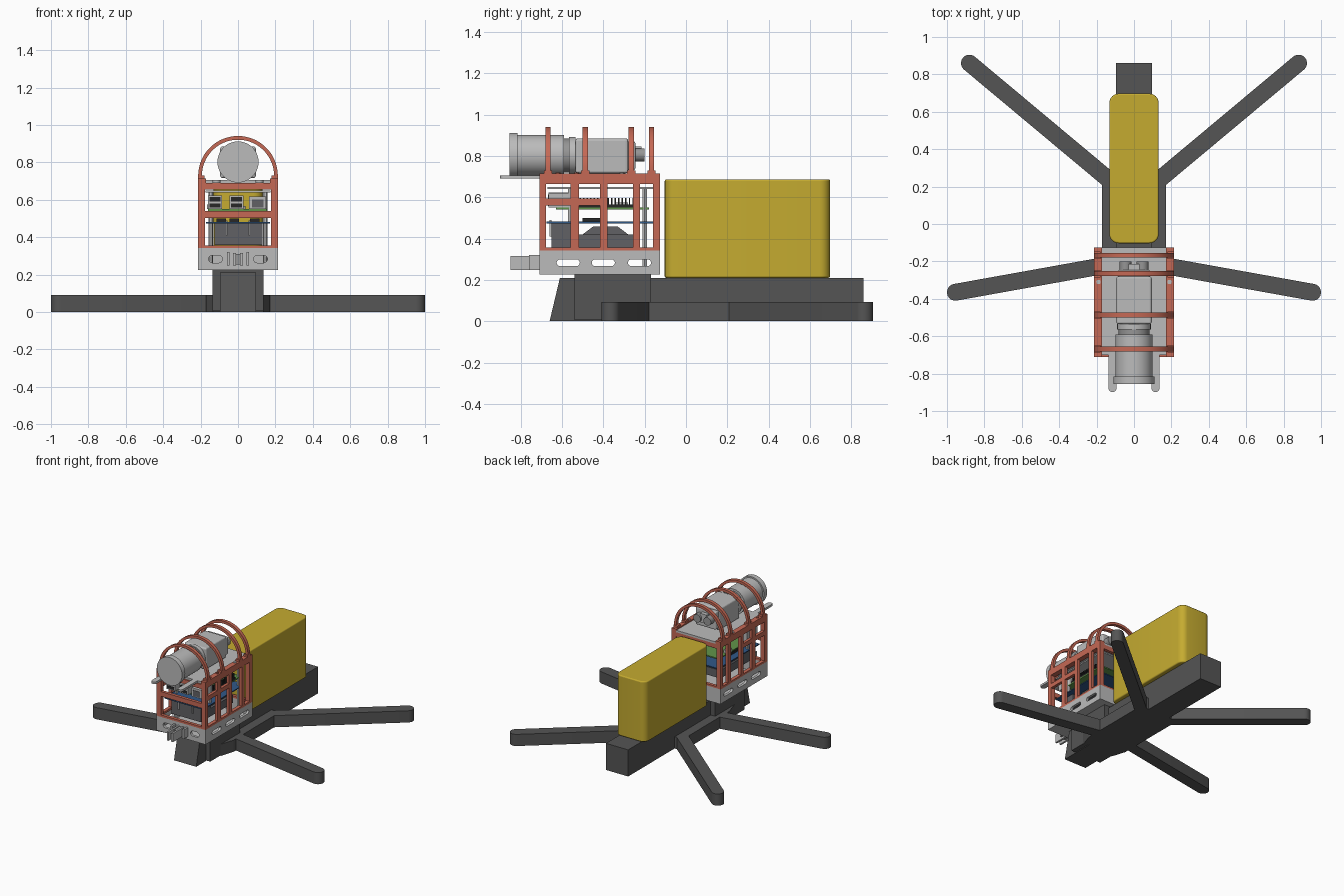
import bpy, bmesh, math
from mathutils import Vector

if "Cube" in bpy.data.objects:
    bpy.data.objects.remove(bpy.data.objects["Cube"])


def material(name, r, g, b):
    m = bpy.data.materials.new(name)
    m.use_nodes = True
    m.diffuse_color = (r, g, b, 1)
    m.node_tree.nodes["Principled BSDF"].inputs["Base Color"].default_value = (r, g, b, 1)
    return m


DARK = material("dark grey", .09, .09, .09)
YELLOW = material("yellow", .56, .41, .03)
RED = material("brick red", .56, .14, .09)
LIGHT = material("light grey", .5, .5, .5)
STEEL = material("mid grey", .3, .3, .3)
SLATE = material("slate grey", .12, .12, .13)
GREEN = material("board green", .12, .3, .07)
BLUE = material("board blue", .03, .1, .25)
BLACK = material("black", .02, .02, .02)


def finish(name, bm, mat, bevel=0, smooth=False):
    bmesh.ops.recalc_face_normals(bm, faces=bm.faces)
    me = bpy.data.meshes.new(name)
    bm.to_mesh(me)
    bm.free()
    me.materials.append(mat)
    ob = bpy.data.objects.new(name, me)
    bpy.context.collection.objects.link(ob)
    bpy.ops.object.select_all(action='DESELECT')
    ob.select_set(True)
    bpy.context.view_layer.objects.active = ob
    if bevel:
        mod = ob.modifiers.new("Bevel", 'BEVEL')
        mod.width, mod.segments = bevel, 3
    if smooth:
        bpy.ops.object.shade_smooth_by_angle(angle=math.radians(35))
    return ob


def box(name, mat, x, y, z, bevel=0):
    """Box spanning the given (low, high) ranges."""
    bm = bmesh.new()
    bmesh.ops.create_cube(bm, size=1)
    for v in bm.verts:
        v.co = [(a + b) / 2 + c * (b - a) for (a, b), c in zip((x, y, z), v.co)]
    return finish(name, bm, mat, bevel)


def pair(name, mat, x, y, z):
    """The same box on both sides."""
    box("left_" + name, mat, x, y, z)
    box("right_" + name, mat, (-x[1], -x[0]), y, z)


def prism(name, mat, outline, lo, hi, axis=2, smooth=False, bevel=0):
    """Outline extruded along one axis; outline holds the other two coordinates in order."""
    bm = bmesh.new()
    vs = []
    for p in outline:
        co = list(p)
        co.insert(axis, lo)
        vs.append(bm.verts.new(co))
    face = bm.faces.new(vs)
    out = bmesh.ops.extrude_face_region(bm, geom=[face])["geom"]
    step = Vector((0, 0, 0))
    step[axis] = hi - lo
    bmesh.ops.translate(bm, verts=[e for e in out if isinstance(e, bmesh.types.BMVert)], vec=step)
    return finish(name, bm, mat, bevel, smooth)


def arc(cx, cy, r, a0, a1, n=12):
    return [(cx + r * math.cos(math.radians(a0 + (a1 - a0) * i / n)),
             cy + r * math.sin(math.radians(a0 + (a1 - a0) * i / n))) for i in range(n + 1)]


def capsule(ax, ay, bx, by, r):
    t = math.degrees(math.atan2(by - ay, bx - ax))
    return arc(bx, by, r, t - 90, t + 90) + arc(ax, ay, r, t + 90, t + 270)


def rounded(x, y, r):
    return (arc(x - r, y[1] - r, r, 0, 90, 6) + arc(r - x, y[1] - r, r, 90, 180, 6)
            + arc(r - x, y[0] + r, r, 180, 270, 6) + arc(x - r, y[0] + r, r, 270, 360, 6))


def cut(ob, cutter):
    cutter.hide_render = True
    mod = ob.modifiers.new("Cut", 'BOOLEAN')
    mod.operation, mod.solver, mod.object = 'DIFFERENCE', 'EXACT', cutter
    bpy.context.view_layer.objects.active = ob
    bpy.ops.object.modifier_apply(modifier=mod.name)
    bpy.data.objects.remove(cutter)


# Base beam with sloped nose, side blocks and legs
prism("base_beam", DARK, [(-.66, 0), (.86, 0), (.86, .21), (-.61, .21)], -.097, .097, axis=0)
box("neck_block", DARK, (-.135, .135), (-.54, -.17), (.005, .225))
for s, side in ((1, "left"), (-1, "right")):
    hub = [(s * .08, -.37), (s * .135, -.41), (s * .17, -.3), (s * .17, .22), (s * .13, .28), (s * .08, .28)]
    prism(side + "_leg_root", DARK, hub, 0, .092)
    prism(side + "_front_leg", DARK, capsule(s * .12, -.215, s * .955, -.365, .045), 0, .092, smooth=True)
    prism(side + "_rear_leg", DARK, capsule(s * .12, .225, s * .88, .86, .045), 0, .092, smooth=True)

# Battery box
prism("yellow_box", YELLOW, rounded(.132, (-.103, .697), .05), .21, .687, smooth=True, bevel=.008)

# Slotted tray
tray = box("tray", LIGHT, (-.213, .213), (-.71, -.125), (.225, .342))
cut(tray, box("cutter", LIGHT, (-.193, .193), (-.69, -.145), (.24, .4)))
for y in (-.57, -.4, -.225):
    cut(tray, prism("cutter", LIGHT, capsule(y - .04, .283, y + .04, .283, .016), -.3, .3, axis=0))
for x in (-.12, .12):
    cut(tray, prism("cutter", LIGHT, capsule(x - .017, .283, x + .017, .283, .02), -.8, -.65, axis=1))

# Front bracket
pair("bracket_arm", LIGHT, (.045, .06), (-.76, -.7), (.248, .32))
pair("bracket_fork", LIGHT, (.012, .027), (-.85, -.7), (.248, .316))
box("bracket_web", STEEL, (-.02, .02), (-.78, -.7), (.255, .31))

# Red cage
for i, (y0, y1) in enumerate([(-.71, -.677), (-.56, -.518), (-.415, -.38), (-.256, -.222), (-.16, -.125)]):
    inner = .177 if i in (0, 4) else .19
    pair(f"cage_post_{i}", RED, (inner, .213), (y0, y1), (.342, .7))
pair("cage_top_rail", RED, (.172, .213), (-.71, -.125), (.665, .715))
pair("cage_bottom_rail", RED, (.185, .213), (-.71, -.125), (.34, .356))
pair("cage_middle_rail", RED, (.19, .213), (-.7, -.39), (.56, .594))
box("cage_front_rail", RED, (-.2, .2), (-.71, -.685), (.655, .69))
box("cage_front_middle_rail", RED, (-.2, .2), (-.71, -.685), (.503, .54))
box("cage_back_rail", RED, (-.2, .2), (-.15, -.125), (.655, .69))
for name, y in (("front", -.71), ("back", -.15)):
    box(f"cage_{name}_sill", RED, (-.2, .2), (y, y + .025), (.34, .356))

# Hoops over the lens unit
for i, y in enumerate((-.668, -.487, -.265, -.167)):
    hoop = arc(0, .728, .213, 0, 180, 32) + arc(0, .728, .193, 180, 0, 32)
    prism(f"hoop_{i}", RED, hoop, y - .013, y + .013, axis=1, smooth=True)
    pair(f"hoop_foot_{i}", RED, (.178, .213), (y - .02, y + .02), (.68, .73))

# Top plate with prongs and screws
box("top_plate", LIGHT, (-.173, .173), (-.7, -.125), (.69, .706))
for s, side in ((1, "left"), (-1, "right")):
    prism(side + "_prong", LIGHT, capsule(s * .115, -.6, s * .115, -.878, .021), .69, .706, smooth=True)
    for y in (-.62, -.53, -.31):
        prism(side + "_screw", LIGHT if y > -.4 else RED, arc(s * .19, y, .012, 0, 345, 23), .71, .72)
box("lower_plate", LIGHT, (-.175, .175), (-.67, -.15), (.64, .65))

# Lens and camera body
for name, r, y0, y1, mat in (("lens_rim", .11, -.855, -.815, LIGHT), ("lens_barrel", .099, -.816, -.59, LIGHT),
                             ("lens_neck", .082, -.592, -.56, STEEL), ("lens_mount", .09, -.565, -.535, LIGHT),
                             ("lens_seat", .078, -.54, -.51, STEEL)):
    prism(name, mat, arc(0, .802, r, 0, 352.5, 47), y0, y1, axis=1, smooth=True)
box("camera_body", LIGHT, (-.095, .095), (-.535, -.28), (.716, .885), bevel=.012)
box("camera_back", LIGHT, (-.088, .088), (-.285, -.245), (.73, .87), bevel=.01)
for x in (-.045, .045):
    prism("camera_plug", STEEL, arc(x, .805, .032, 0, 345, 23), -.25, -.2, axis=1, smooth=True)
box("camera_plug_bridge", LIGHT, (-.03, .03), (-.25, -.215), (.775, .845))

# Power pack and blue board
box("power_pack", SLATE, (-.125, .13), (-.65, -.25), (.357, .42))
box("power_pack_front", SLATE, (-.125, .13), (-.65, -.53), (.42, .474))
prism("power_pack_hump", SLATE, [(-.5, .42), (-.28, .42), (-.33, .458), (-.45, .458)], -.11, .11, axis=0)
box("blue_board", BLUE, (-.17, .17), (-.675, -.16), (.474, .482))
for x in (-.09, -.02, .09):
    box("blue_board_chip", BLACK, (x - .025, x + .025), (-.5, -.4), (.482, .5))
for x in (-.06, .06):
    box("pack_clip", LIGHT, (x - .005, x + .005), (-.66, -.65), (.41, .49))

# Green computer board with ports, pin header and standoffs
box("green_board", GREEN, (-.16, .155), (-.63, -.18), (.541, .55))
for x0, x1 in ((-.16, -.085), (-.045, .03)):
    box("double_port", LIGHT, (x0, x1), (-.665, -.53), (.55, .622))
    for z in (.558, .592):
        box("port_opening", BLACK, (x0 + .008, x1 - .008), (-.668, -.66), (z, z + .022))
box("network_port", LIGHT, (.06, .15), (-.665, -.53), (.55, .618))
box("network_opening", SLATE, (.075, .135), (-.668, -.66), (.558, .602))
box("header_base", BLACK, (.125, .153), (-.52, -.25), (.55, .565))
for i in range(16):
    y = -.515 + i * .017
    box("header_pin", BLACK, (.13, .148), (y, y + .006), (.56, .597))
box("processor", STEEL, (-.03, .04), (-.4, -.31), (.55, .566))
box("side_plug", LIGHT, (-.165, -.13), (-.34, -.28), (.55, .575))
for x in (-.145, .145):
    for y in (-.56, -.2):
        prism("standoff", LIGHT, arc(x, y, .013, 0, 300, 5), .48, .64)
    prism("lower_standoff", LIGHT, arc(x, -.2, .012, 0, 300, 5), .24, .48)
